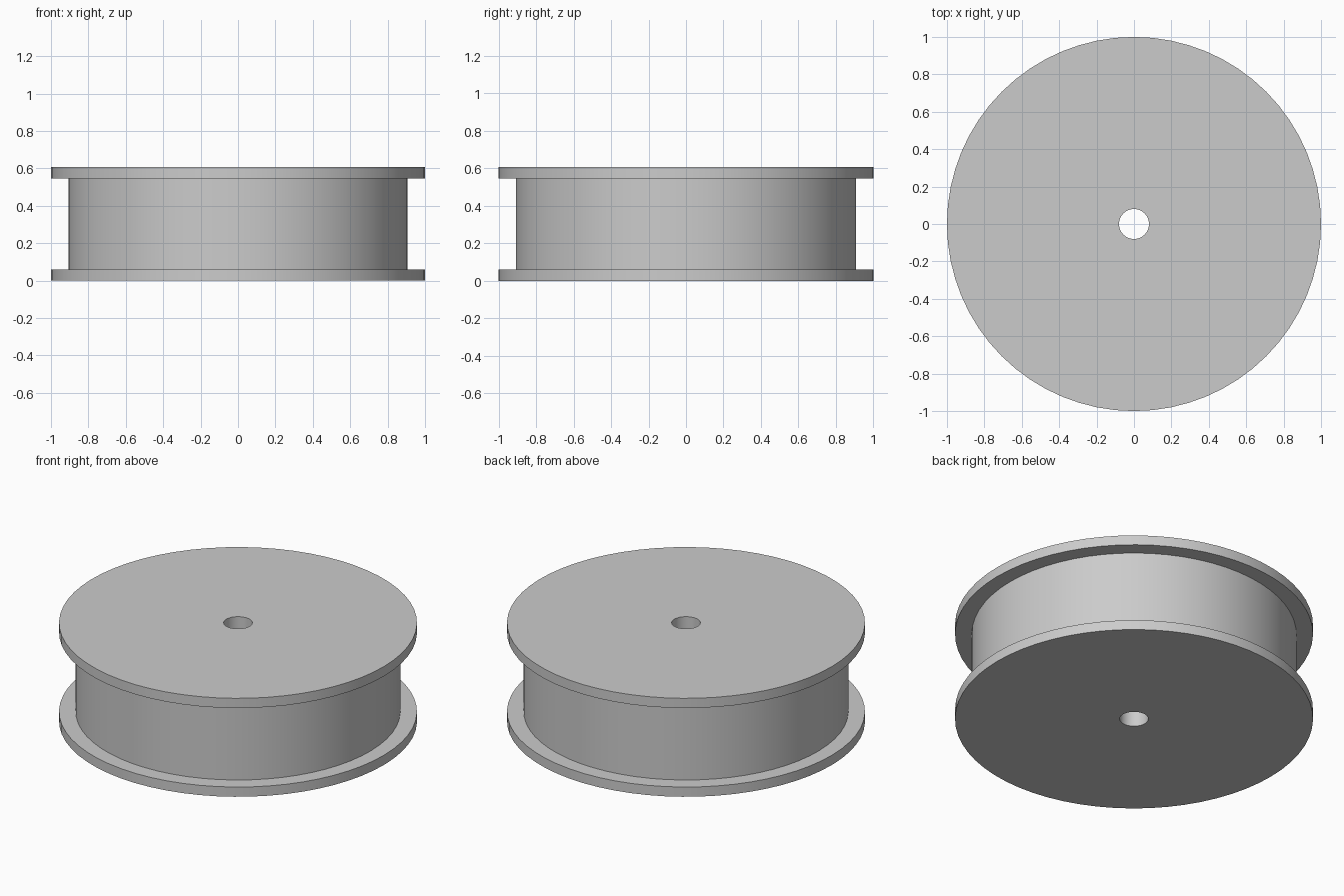
import bpy
import bmesh
import math

cube = bpy.data.objects.get("Cube")
if cube:
    bpy.data.objects.remove(cube, do_unlink=True)

SEGMENTS = 64
RIM, DRUM, BORE = 1.0, 0.907, 0.08
HEIGHT, FLANGE = 0.607, 0.06

# Plain grey finish
grey = bpy.data.materials.new("plain_grey")
grey.use_nodes = True
colour = (0.6, 0.6, 0.6, 1)
grey.diffuse_color = colour
grey.node_tree.nodes["Principled BSDF"].inputs["Base Color"].default_value = colour

# Spool cross-section: bore, lower flange, drum, upper flange
profile = [(BORE, 0), (RIM, 0), (RIM, FLANGE), (DRUM, FLANGE),
           (DRUM, HEIGHT - FLANGE), (RIM, HEIGHT - FLANGE),
           (RIM, HEIGHT), (BORE, HEIGHT)]

# Revolve the closed section around the vertical axis
bm = bmesh.new()
verts = [bm.verts.new((r, 0, z)) for r, z in profile]
edges = [bm.edges.new((a, b)) for a, b in zip(verts, verts[1:] + verts[:1])]
bmesh.ops.spin(bm, geom=verts + edges, cent=(0, 0, 0), axis=(0, 0, 1),
               angle=math.tau, steps=SEGMENTS, use_merge=True)
bmesh.ops.remove_doubles(bm, verts=bm.verts, dist=0.0001)
bmesh.ops.recalc_face_normals(bm, faces=bm.faces)

mesh = bpy.data.meshes.new("spool")
bm.to_mesh(mesh)
bm.free()
mesh.materials.append(grey)
spool = bpy.data.objects.new("spool", mesh)
bpy.context.collection.objects.link(spool)

# Smooth round walls with crisp rims
bpy.ops.object.select_all(action="DESELECT")
spool.select_set(True)
bpy.context.view_layer.objects.active = spool
bpy.ops.object.shade_smooth_by_angle(angle=math.radians(30))
